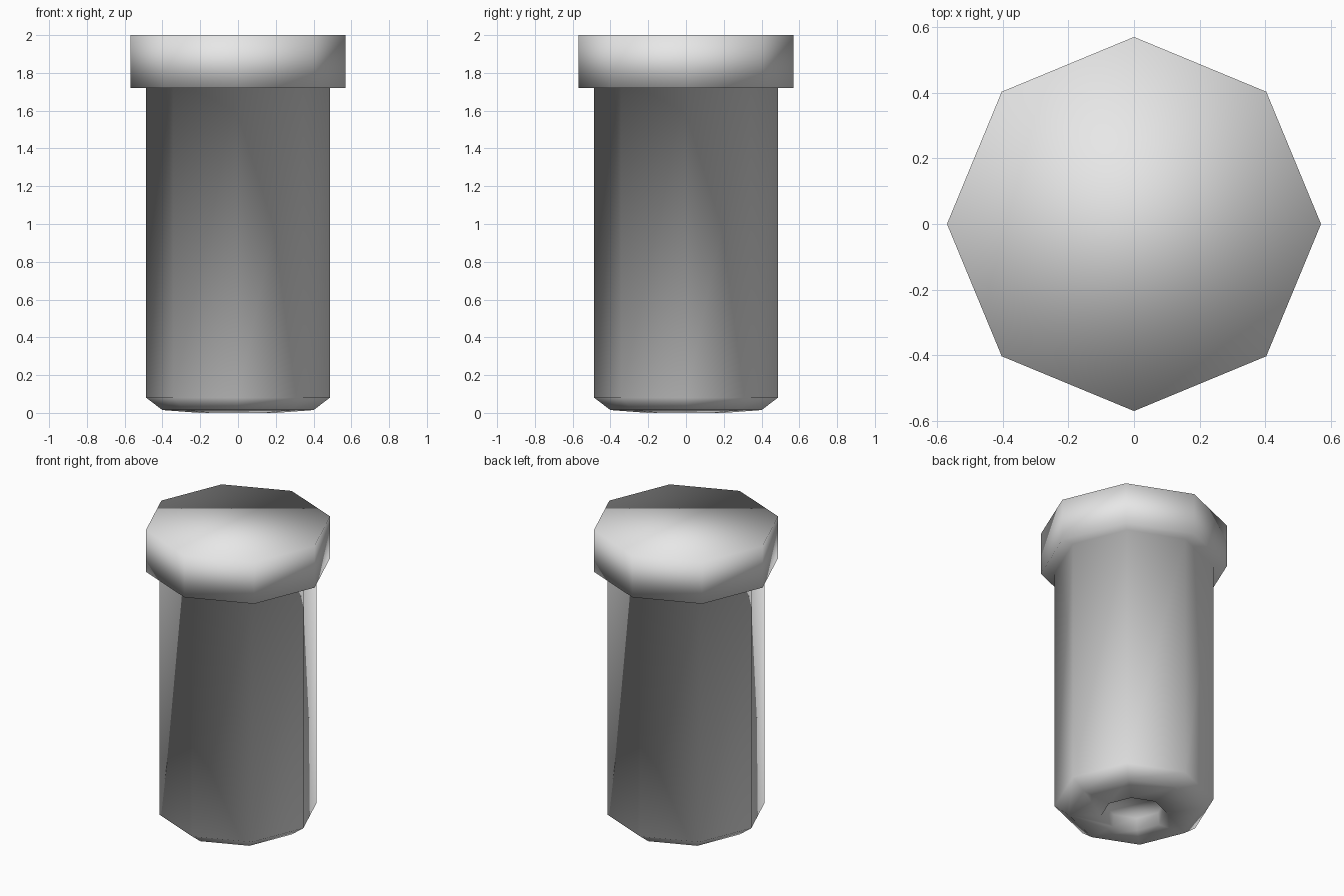
import bpy
import bmesh
from math import cos, sin, pi

cube = bpy.data.objects.get("Cube")
if cube:
    bpy.data.objects.remove(cube, do_unlink=True)

SIDES = 8

# Plain grey material
grey = bpy.data.materials.new("light_grey")
grey.use_nodes = True
colour = (0.8, 0.8, 0.8, 1.0)
grey.diffuse_color = colour
grey.node_tree.nodes["Principled BSDF"].inputs["Base Color"].default_value = colour


def lathe(name, profile, material):
    """Spin (radius, height) points into a closed solid with SIDES sides."""
    bm = bmesh.new()
    rings = []
    for r, z in profile:
        angles = [2 * pi * i / SIDES for i in range(SIDES)]
        rings.append([bm.verts.new((r * cos(a), r * sin(a), z)) for a in angles])
    for low, high in zip(rings, rings[1:]):
        for i in range(SIDES):
            j = (i + 1) % SIDES
            bm.faces.new((low[i], low[j], high[j], high[i]))
    bm.faces.new(rings[0])
    bm.faces.new(rings[-1])
    bmesh.ops.recalc_face_normals(bm, faces=bm.faces)
    for face in bm.faces:
        face.smooth = True
    mesh = bpy.data.meshes.new(name)
    bm.to_mesh(mesh)
    bm.free()
    mesh.materials.append(material)
    obj = bpy.data.objects.new(name, mesh)
    bpy.context.collection.objects.link(obj)
    return obj


# Capped post: socket floor and wall, bottom, chamfer, shaft, then the wide cap
profile = [
    (0.19, 0.08), (0.20, 0.0),
    (0.40, 0.015), (0.486, 0.08),
    (0.486, 1.72),
    (0.57, 1.72), (0.57, 2.0),
]
lathe("capped_post", profile, grey)
